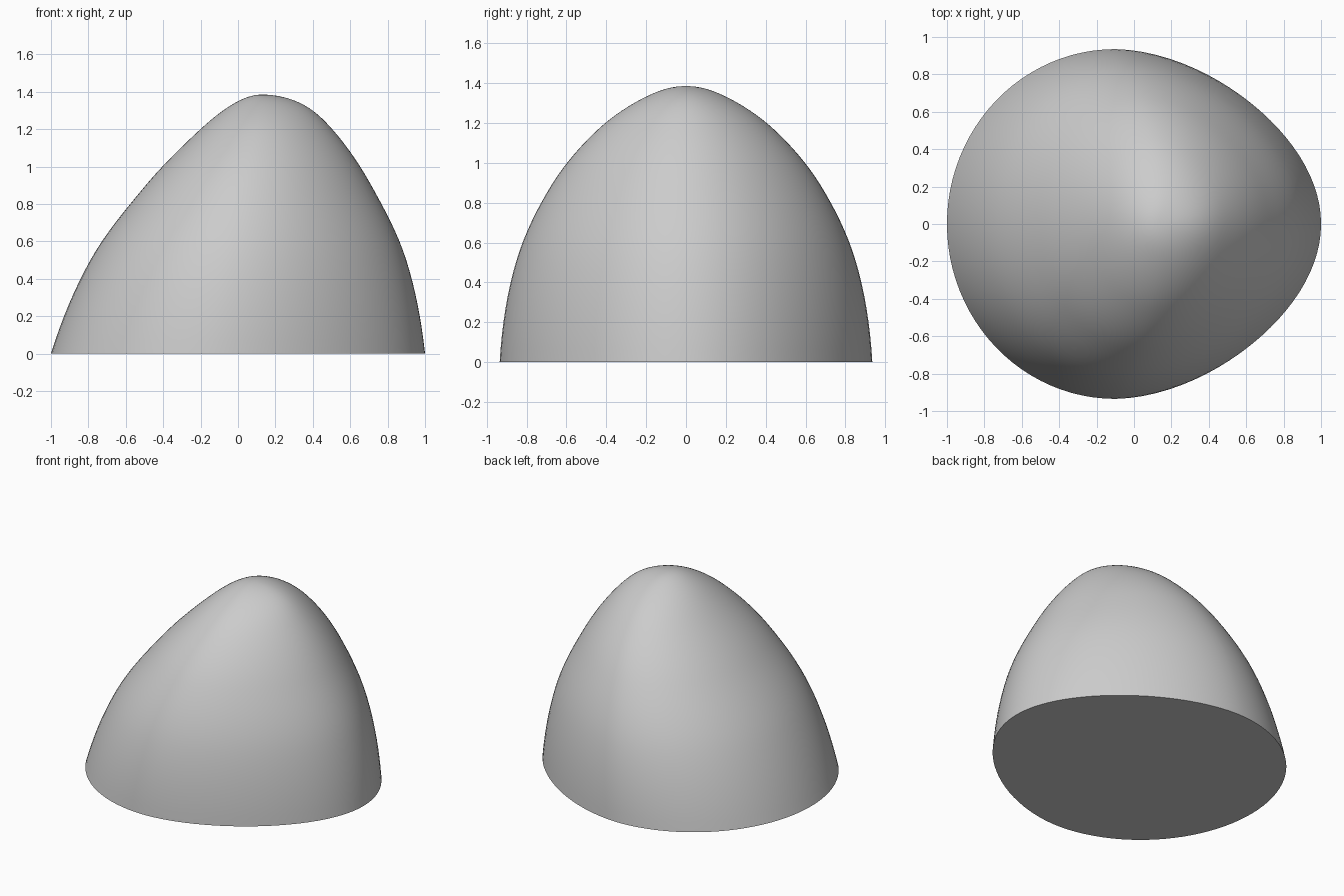
import bpy, bmesh, math

if "Cube" in bpy.data.objects:
    bpy.data.objects.remove(bpy.data.objects["Cube"])

HEIGHT, APEX_X = 1.385, 0.13
RINGS, SEGMENTS = 40, 96

# Reach from the apex axis at evenly spaced w, where z = HEIGHT * (1 - w^2)
LEFT = [0, 0.165, 0.37, 0.635, 0.92, 1.13]
RIGHT = [0, 0.222, 0.405, 0.59, 0.77, 0.87]
SIDE = [0, 0.205, 0.446, 0.676, 0.854, 0.935]


def smooth_value(table, w):
    """Catmull-Rom interpolation along a profile."""
    end = 3 * table[-1] - 3 * table[-2] + table[-3]
    p = [-table[1]] + table + [end]
    s = w * (len(table) - 1)
    i = min(int(s), len(table) - 2)
    t = s - i
    a, b, c, d = p[i:i + 4]
    return 0.5 * (2 * b + (c - a) * t + (2 * a - 5 * b + 4 * c - d) * t ** 2
                  + (3 * b - a - 3 * c + d) * t ** 3)


def ring_points(w):
    """Egg-shaped cross-section, slightly narrower towards +x."""
    x0 = APEX_X - smooth_value(LEFT, w)
    x1 = APEX_X + smooth_value(RIGHT, w)
    half = smooth_value(SIDE, w)
    centre = x0 + 0.45 * (x1 - x0)
    for k in range(SEGMENTS):
        a = 2 * math.pi * k / SEGMENTS
        u = math.cos(a)
        reach = (x1 - centre) if u > 0 else (centre - x0)
        taper = 1 - 0.15 * max(u, 0) ** 1.5
        yield centre + reach * u, half * math.sin(a) * taper, HEIGHT * (1 - w * w)


# Dome skin lofted from the apex down to the base
bm = bmesh.new()
apex = bm.verts.new((APEX_X, 0, HEIGHT))
rings = [[bm.verts.new(p) for p in ring_points(r / RINGS)] for r in range(1, RINGS + 1)]
for k in range(SEGMENTS):
    n = (k + 1) % SEGMENTS
    bm.faces.new((apex, rings[0][k], rings[0][n]))
    for upper, lower in zip(rings, rings[1:]):
        bm.faces.new((upper[k], lower[k], lower[n], upper[n]))

# Flat underside
bm.faces.new(rings[-1][::-1])
bmesh.ops.recalc_face_normals(bm, faces=bm.faces)

mesh = bpy.data.meshes.new("dome")
bm.to_mesh(mesh)
bm.free()
dome = bpy.data.objects.new("dome", mesh)
bpy.context.collection.objects.link(dome)

grey = bpy.data.materials.new("light grey")
grey.diffuse_color = (0.6, 0.6, 0.6, 1)
grey.use_nodes = True
grey.node_tree.nodes["Principled BSDF"].inputs["Base Color"].default_value = grey.diffuse_color
mesh.materials.append(grey)

bpy.context.view_layer.objects.active = dome
dome.select_set(True)
bpy.ops.object.shade_smooth_by_angle(angle=math.radians(40))
